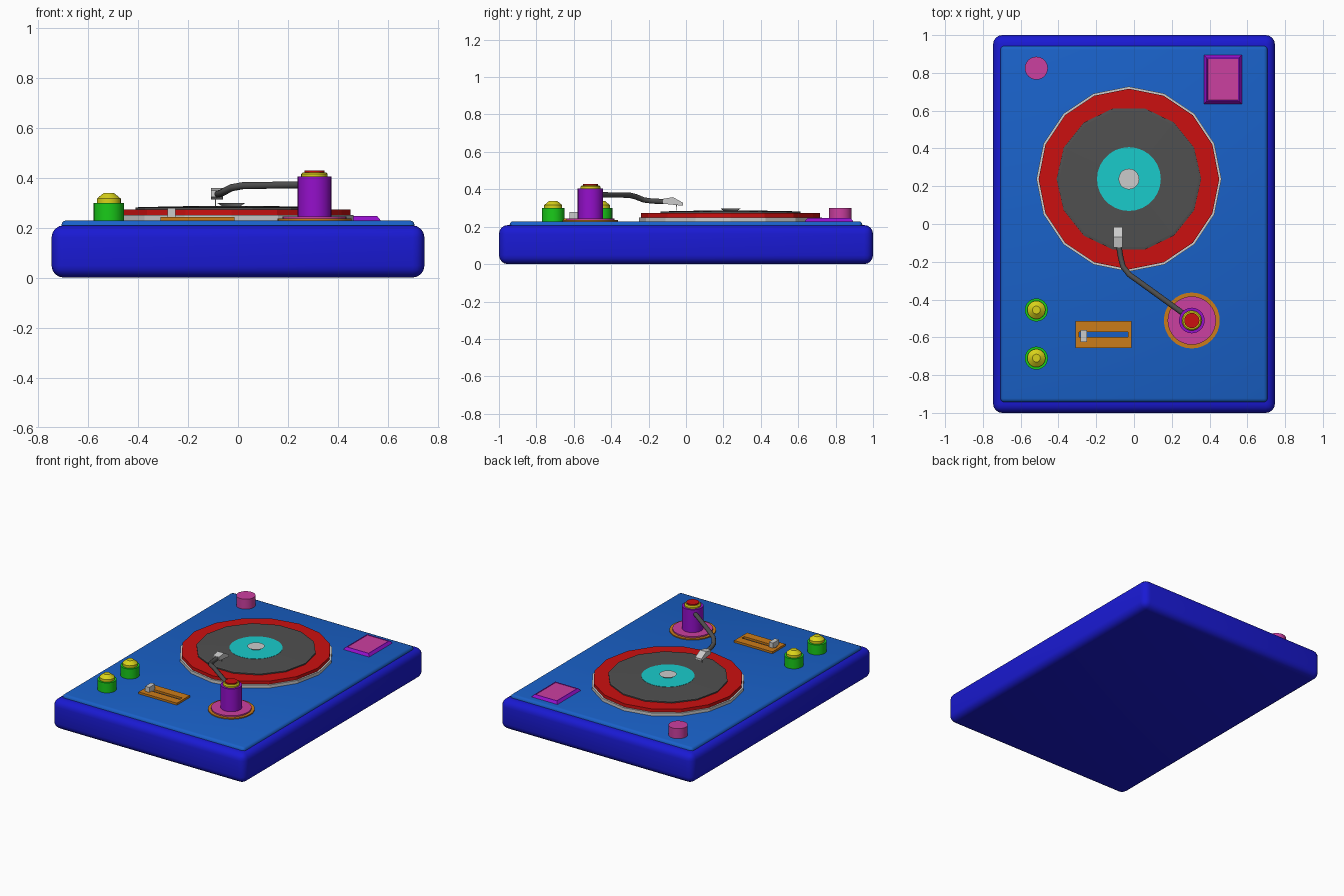
import bpy, bmesh
from math import sin, cos, pi, radians
from mathutils import Vector

if "Cube" in bpy.data.objects:
    bpy.data.objects.remove(bpy.data.objects["Cube"])

COL = {"navy": (.01, .01, .65), "blue": (.01, .12, .58), "red": (.6, .005, .005),
       "cyan": (.01, .6, .6), "dark": (.08, .08, .08), "green": (.01, .6, .01),
       "yellow": (.7, .65, .01), "purple": (.3, .005, .6), "pink": (.6, .05, .35),
       "orange": (.6, .2, .01)}
mats = {}
for k, c in COL.items():
    mats[k] = bpy.data.materials.new(k)
    mats[k].diffuse_color = (*c, 1)


def make(name, bm, col=None, smooth=None):
    bmesh.ops.recalc_face_normals(bm, faces=bm.faces)
    me = bpy.data.meshes.new(name)
    bm.to_mesh(me)
    bm.free()
    ob = bpy.data.objects.new(name, me)
    bpy.context.collection.objects.link(ob)
    if col:
        me.materials.append(mats[col])
    if smooth:
        bpy.ops.object.select_all(action='DESELECT')
        ob.select_set(True)
        bpy.context.view_layer.objects.active = ob
        bpy.ops.object.shade_smooth_by_angle(angle=radians(smooth))
    return ob


def box(name, lo, hi, col=None, bevel=0, segs=3):
    bm = bmesh.new()
    bmesh.ops.create_cube(bm, size=1)
    for v in bm.verts:
        v.co = [(a + b) / 2 + c * (b - a) for a, b, c in zip(lo, hi, v.co)]
    if bevel:
        bmesh.ops.bevel(bm, geom=bm.edges[:], offset=bevel, segments=segs,
                        profile=.5, affect='EDGES')
    return make(name, bm, col, 40 if bevel else None)


def loft(name, rings, col=None, smooth=None):
    """Skin a closed solid through rings of points."""
    bm = bmesh.new()
    rs = [[bm.verts.new(p) for p in r] for r in rings]
    n = len(rs[0])
    for a, b in zip(rs, rs[1:]):
        for i in range(n):
            j = (i + 1) % n
            bm.faces.new((a[i], a[j], b[j], b[i]))
    bm.faces.new(rs[0])
    bm.faces.new(rs[-1])
    return make(name, bm, col, smooth)


def lathe(name, x, y, prof, col=None, n=24, smooth=30):
    return loft(name, [[(x + r * cos(2 * pi * i / n), y + r * sin(2 * pi * i / n), z)
                        for i in range(n)] for r, z in prof], col, smooth)


def rect(x0, x1, y0, y1, z, d=0):
    return [(x0 + d, y0 + d, z), (x1 - d, y0 + d, z), (x1 - d, y1 - d, z), (x0 + d, y1 - d, z)]


# Body and top panel
box("body", (-.746, -1, 0), (.746, 1, .209), "navy", .048, 4)
box("top_panel", (-.707, -.943, .17), (.707, .943, .229), "blue", .02, 3)

# Platter, record, label, spindle
px, py = -.027, .238
lathe("platter_base", px, py, [(.49, .22), (.49, .25)], None, 16, None)
lathe("platter", px, py, [(.478, .25), (.478, .272)], "red", 16, None)
lathe("record", px, py, [(.383, .272), (.383, .28), (.37, .282), (.17, .286)], "dark", 14, None)
lathe("record_label", px, py, [(.169, .283), (.169, .2875)], "cyan", 28)
lathe("spindle", px, py, [(.036, .285), (.055, .298)], None, 20)

# Knobs and rear button
for i, y in enumerate((-.455, -.71)):
    lathe(f"knob_base_{i}", -.517, y, [(.061, .22), (.061, .299)], "green")
    lathe(f"knob_cap_{i}", -.517, y, [(.048, .295), (.048, .316), (.021, .338)], "yellow")
lathe("start_button", -.517, .825, [(.061, .22), (.061, .299)], "pink")

# Sloped pad: frame with an inset panel
pad = (.37, .571, .635, .894)
loft("pad_frame", [rect(*pad, .222), rect(*pad, .229), rect(*pad, .246, .014),
                   rect(*pad, .246, .02), rect(*pad, .242, .021)], "purple")
loft("pad_panel", [rect(*pad, .235, .021), rect(*pad, .244, .021)], "pink")

# Pitch slider: slotted plate and handle
outer = (-.31, -.014, -.656, -.513)
slot = (-.29, -.032, -.598, -.571)
bm = bmesh.new()
loops = [[bm.verts.new(p) for p in rect(*r, z)]
         for r, z in ((outer, .222), (outer, .243), (slot, .243), (slot, .222))]
for a, b in zip(loops, loops[1:] + loops[:1]):
    for i in range(4):
        j = (i + 1) % 4
        bm.faces.new((a[i], a[j], b[j], b[i]))
make("slider_plate", bm, "orange")
box("slider_handle", (-.282, -.624, .225), (-.25, -.56, .278))

# Tone arm pivot
ax, ay = .306, -.511
lathe("pivot_rim", ax, ay, [(.148, .22), (.148, .236)], "orange", 32)
lathe("pivot_disc", ax, ay, [(.128, .23), (.128, .245)], "pink", 32)
lathe("pivot_post", ax, ay, [(.068, .24), (.068, .404)], "purple")
lathe("pivot_ring", ax, ay, [(.053, .40), (.053, .414), (.046, .421)], "yellow")
lathe("pivot_cap", ax, ay, [(.04, .415), (.04, .429)], "red")

# Bent tone arm tube
path = [Vector(p) for p in ((.29, -.495, .372), (.02, -.3, .368), (-.025, -.268, .36),
                            (-.058, -.226, .343), (-.07, -.18, .337), (-.083, -.1, .334))]
rings = []
for i, p in enumerate(path):
    t = (path[min(i + 1, len(path) - 1)] - path[max(i - 1, 0)]).normalized()
    s = t.cross(Vector((0, 0, 1))).normalized()
    u = s.cross(t)
    rings.append([p + .0145 * (cos(k * pi / 5) * s + sin(k * pi / 5) * u) for k in range(10)])
loft("tone_arm", rings, "dark", 50)

# Head shell wedge and stylus
side = ((-.124, .323), (-.016, .312), (-.016, .328), (-.07, .358), (-.124, .349))
loft("head_shell", [[(x, y, z) for y, z in side] for x in (-.108, -.06)])
lathe("stylus", -.09, -.052, [(.002, .286), (.003, .325)], None, 8)

for m in bpy.data.materials:
    if m.users and not m.is_grease_pencil:
        m.use_nodes = True
        m.node_tree.nodes["Principled BSDF"].inputs["Base Color"].default_value = m.diffuse_color
